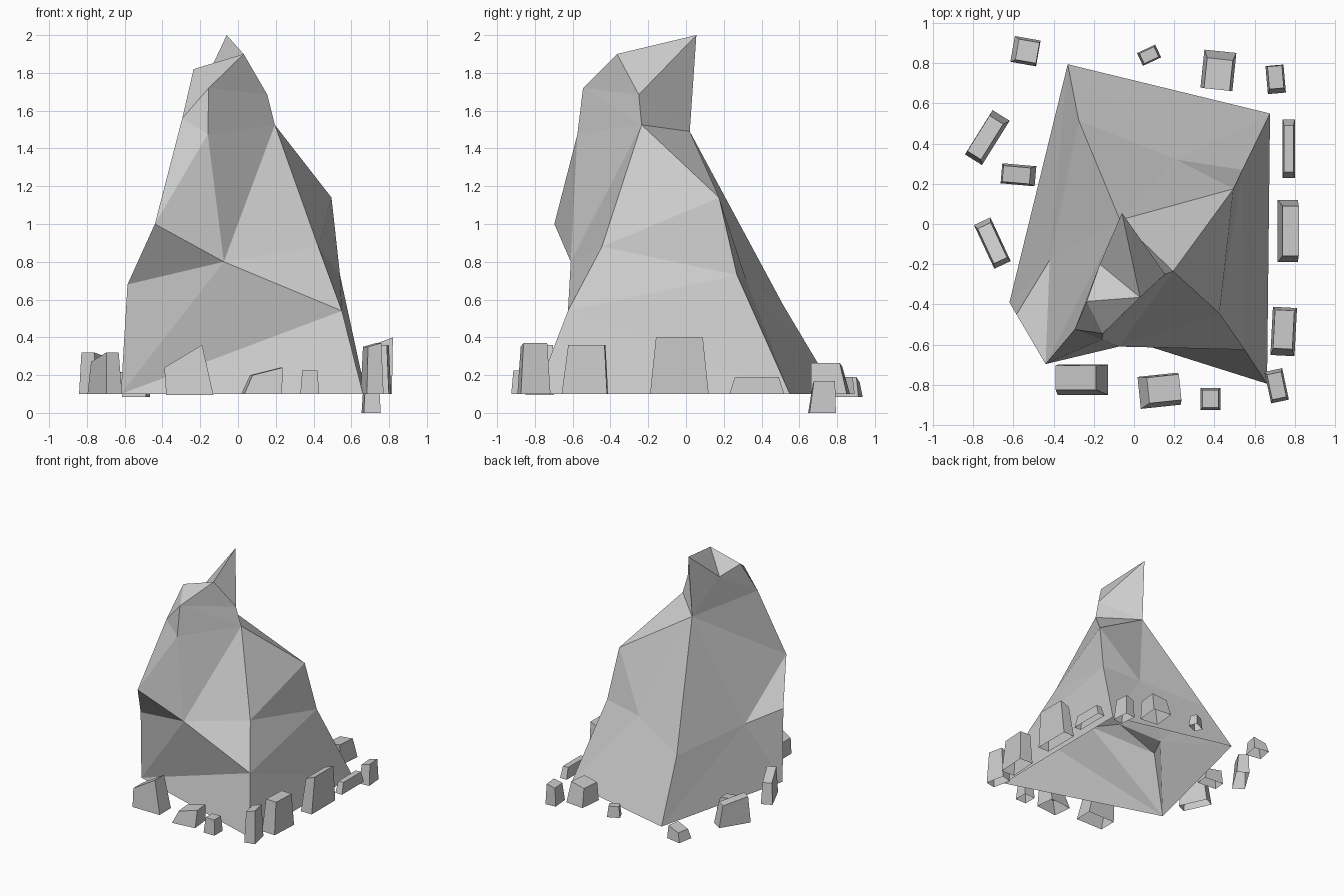
import bpy, bmesh, math
from mathutils import Vector, Matrix

if "Cube" in bpy.data.objects:
    bpy.data.objects.remove(bpy.data.objects["Cube"])


def finish(bm, name):
    bmesh.ops.recalc_face_normals(bm, faces=bm.faces)
    mesh = bpy.data.meshes.new(name)
    bm.to_mesh(mesh)
    bm.free()
    obj = bpy.data.objects.new(name, mesh)
    bpy.context.collection.objects.link(obj)


def loft(bm, low, up, steps):
    """Zip two closed rings with triangles: l steps along low, u along up."""
    i = j = 0
    for s in steps:
        a, b = low[i % len(low)], up[j % len(up)]
        if s == "l":
            i += 1
            c = low[i % len(low)]
        else:
            j += 1
            c = up[j % len(up)]
        bm.faces.new((a, b, c))


# Main boulder: irregular rings from open base to crown, clockwise from the back
bm = bmesh.new()


def ring(*pts):
    return [bm.verts.new(p) for p in pts]


base = ring((-.33, .795, .1), (.677, .55, .1), (.662, -.795, .1), (-.62, -.39, .1))
waist = ring((-.275, .515, .57), (.21, .32, .70), (.54, .27, .73), (.55, -.625, .54),
             (-.075, -.61, .80), (-.585, -.45, .68), (-.42, -.18, .61))
chest = ring((-.07, .02, 1.49), (.495, .175, 1.14), (.425, -.445, .88),
             (.195, -.235, 1.525), (-.16, -.575, 1.475), (-.44, -.697, 1.0))
crown = ring((-.06, .055, 2.0), (.155, -.25, 1.685), (-.155, -.545, 1.72),
             (-.295, -.525, 1.56), (-.17, -.2, 1.765))
top = ring((.03, -.365, 1.9), (-.235, -.385, 1.82))

loft(bm, base, waist, "uluulluuulu")
loft(bm, waist, chest, "lululluuullul")
# right shoulder
bm.faces.new((chest[0], chest[1], chest[3]))
bm.faces.new((chest[1], chest[2], chest[3]))
loft(bm, [chest[0], chest[3], chest[4], chest[5]], crown, "ulululluu")
loft(bm, crown, top, "llullul")
finish(bm, "main_boulder")

# Loose stones, open underneath:
# x, y, length, width, turn in degrees, bottom, top, top shift x, y, top tilt
stones = [
    (-.255, -.775, .25, .15, 0, .095, .36, -.035, .01, .12),
    (.125, -.83, .20, .16, 6, .10, .24, .025, .01, .04),
    (.38, -.87, .10, .11, 0, .10, .225, 0, 0, 0),
    (.71, -.805, .09, .16, 12, .10, .37, 0, 0, .02),
    (.745, -.535, .12, .24, -3, .10, .36, 0, .01, 0),
    (.765, -.035, .10, .31, 0, .10, .40, .015, 0, .03),
    (.77, .375, .06, .29, 0, .10, .19, 0, 0, 0),
    (.705, .72, .09, .14, 5, 0, .17, 0, .01, .02),
    (.42, .765, .16, .19, -6, .10, .265, 0, -.02, .02),
    (.075, .84, .10, .07, 25, .10, .19, 0, 0, 0),
    (-.54, .86, .13, .13, -10, .085, .19, .01, 0, .03),
    (-.73, .43, .26, .10, 58, .10, .28, -.01, 0, -.04),
    (-.575, .245, .17, .10, -5, .10, .20, -.01, 0, -.02),
    (-.705, -.095, .24, .09, -65, .10, .32, 0, 0, .05),
]
for n, (x, y, length, width, turn, z0, z1, sx, sy, tilt) in enumerate(stones, 1):
    bm = bmesh.new()
    bmesh.ops.create_cube(bm, size=1)
    bottom = [f for f in bm.faces if f.normal.z < -.5]
    bmesh.ops.delete(bm, geom=bottom, context="FACES_ONLY")
    spin = Matrix.Rotation(math.radians(turn), 3, "Z")
    for v in bm.verts:
        high = v.co.z > 0
        k = .8 if high else 1
        z = z1 - tilt * (v.co.x < 0) if high else z0
        shift = Vector((sx, sy, 0)) if high else Vector()
        v.co = spin @ Vector((v.co.x * length * k, v.co.y * width * k, z)) + Vector((x, y, 0)) + shift
    finish(bm, f"loose_stone_{n}")
